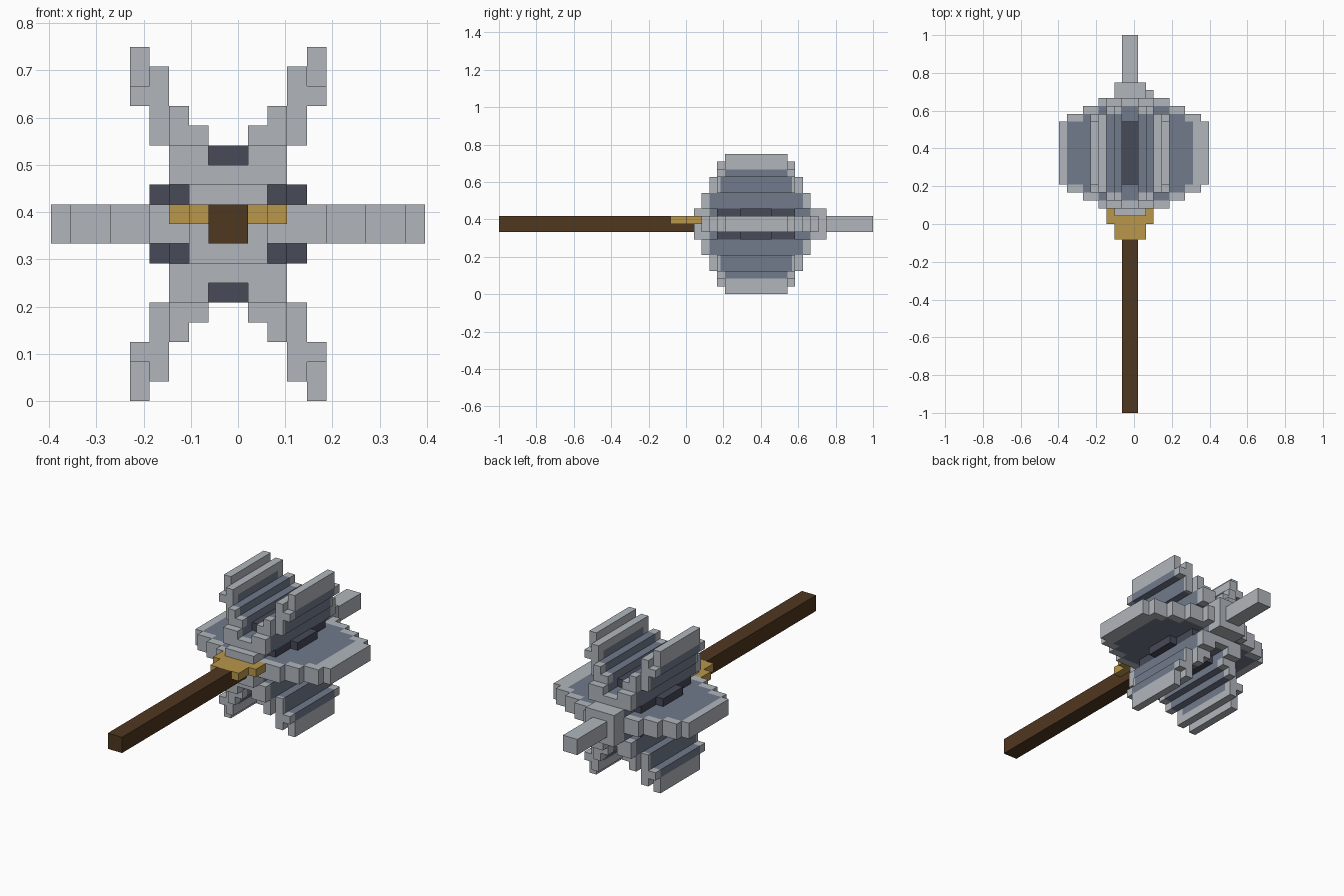
import bpy
import bmesh
from mathutils import Vector

U = 1 / 24                                  # size of one block
AXIS = Vector((-U / 2, 0, 9 * U))           # centre line of the shaft

cube = bpy.data.objects.get("Cube")
if cube:
    bpy.data.objects.remove(cube)


def material(name, rgb):
    mat = bpy.data.materials.new(name)
    mat.use_nodes = True
    mat.diffuse_color = (*rgb, 1)
    mat.node_tree.nodes["Principled BSDF"].inputs["Base Color"].default_value = (*rgb, 1)
    return mat


STEEL = material("pale steel", (0.44, 0.47, 0.505))
BLUE = material("blue steel", (0.165, 0.195, 0.26))
DARK = material("dark iron", (0.063, 0.069, 0.098))
GOLD = material("gold", (0.49, 0.31, 0.07))
WOOD = material("dark wood", (0.078, 0.038, 0.014))


def box(bm, x, y, z, index=0):
    """Add a box spanning the given ranges, in blocks from the shaft axis."""
    made = bmesh.ops.create_cube(bm, size=1)["verts"]
    for v in made:
        v.co = Vector([U * (r[0] if c < 0 else r[1]) for c, r in zip(v.co, (x, y, z))])
    for f in {f for v in made for f in v.link_faces}:
        f.material_index = index


def slab(bm, x, y, z, inset=1):
    """Blue block with pale ends; no inset means pale throughout."""
    if not inset:
        return box(bm, x, y, z)
    front, back = y[0] + inset, y[1] - inset
    box(bm, x, (y[0], front), z)
    box(bm, x, (front, back), z, 1)
    box(bm, x, (back, y[1]), z)


def finish(bm, name, mats, mirror=False):
    mesh = bpy.data.meshes.new(name)
    bm.to_mesh(mesh)
    bm.free()
    for m in mats:
        mesh.materials.append(m)
    obj = bpy.data.objects.new(name, mesh)
    obj.location = AXIS
    bpy.context.collection.objects.link(obj)
    if mirror:
        mod = obj.modifiers.new("Mirror", 'MIRROR')
        mod.use_axis = (True, False, True)
        mod.use_mirror_merge = False
    return obj


# Shaft
bm = bmesh.new()
box(bm, (-1, 1), (-24, -2), (-1, 1))
box(bm, (-1, 1), (-2, 1), (-1, 0))
finish(bm, "shaft", [WOOD])

# Collar on the upper half of the shaft
bm = bmesh.new()
box(bm, (-2, 2), (-2, 0), (0, 1))
box(bm, (-3, 3), (0, 2), (0, 1))
finish(bm, "collar", [GOLD])

# Central hub and end spike
bm = bmesh.new()
slab(bm, (-2, 2), (1, 18), (-2, 2), 2)
finish(bm, "hub", [STEEL, BLUE])
bm = bmesh.new()
box(bm, (-1, 1), (18, 24), (-1, 1))
finish(bm, "end_spike", [STEEL])

# Side flanges, stepping down towards the rim; the left one is a block wider
for name, side, shift in (("right_flange", -1, 0), ("left_flange", 1, 1)):
    bm = bmesh.new()
    steps = ((2, 4 + shift, 2, 1), (4 + shift, 6 + shift, 3, 1),
             (6 + shift, 8, 4, 1), (8, 8 + shift, 4, 0), (8 + shift, 9 + shift, 5, 0))
    for inner, outer, start, inset in steps:
        if outer > inner:
            x = sorted((side * inner, side * outer))
            slab(bm, x, (start, 18 - start), (-1, 1), inset)
    if shift:
        box(bm, (2, 3), (16, 17), (-1, 1))
    finish(bm, name, [STEEL, BLUE])

# Four stepped diagonal flanges
bm = bmesh.new()
for x, z, start, inset in (
        ((0, 3), (2, 3), 2, 1), ((1, 3), (3, 4), 2, 1),
        ((1, 2), (4, 5), 3, 1), ((2, 3), (4, 6), 3, 1),
        ((3, 4), (4, 6), 4, 0.4), ((3, 4), (6, 7), 4, 1),
        ((3, 4), (7, 8), 4, 0), ((4, 5), (6, 7), 4, 1), ((4, 5), (7, 9), 5, 0)):
    slab(bm, x, (start, 18 - start), z, inset)
finish(bm, "diagonal_flanges", [STEEL, BLUE], True)

# Dark filler bars in the grooves between the flanges
bm = bmesh.new()
box(bm, (0, 1), (5, 13), (3, 4))
box(bm, (2, 3), (4, 14), (1, 2))
box(bm, (3, 4), (7, 11), (1, 2))
finish(bm, "groove_bars", [DARK], True)
